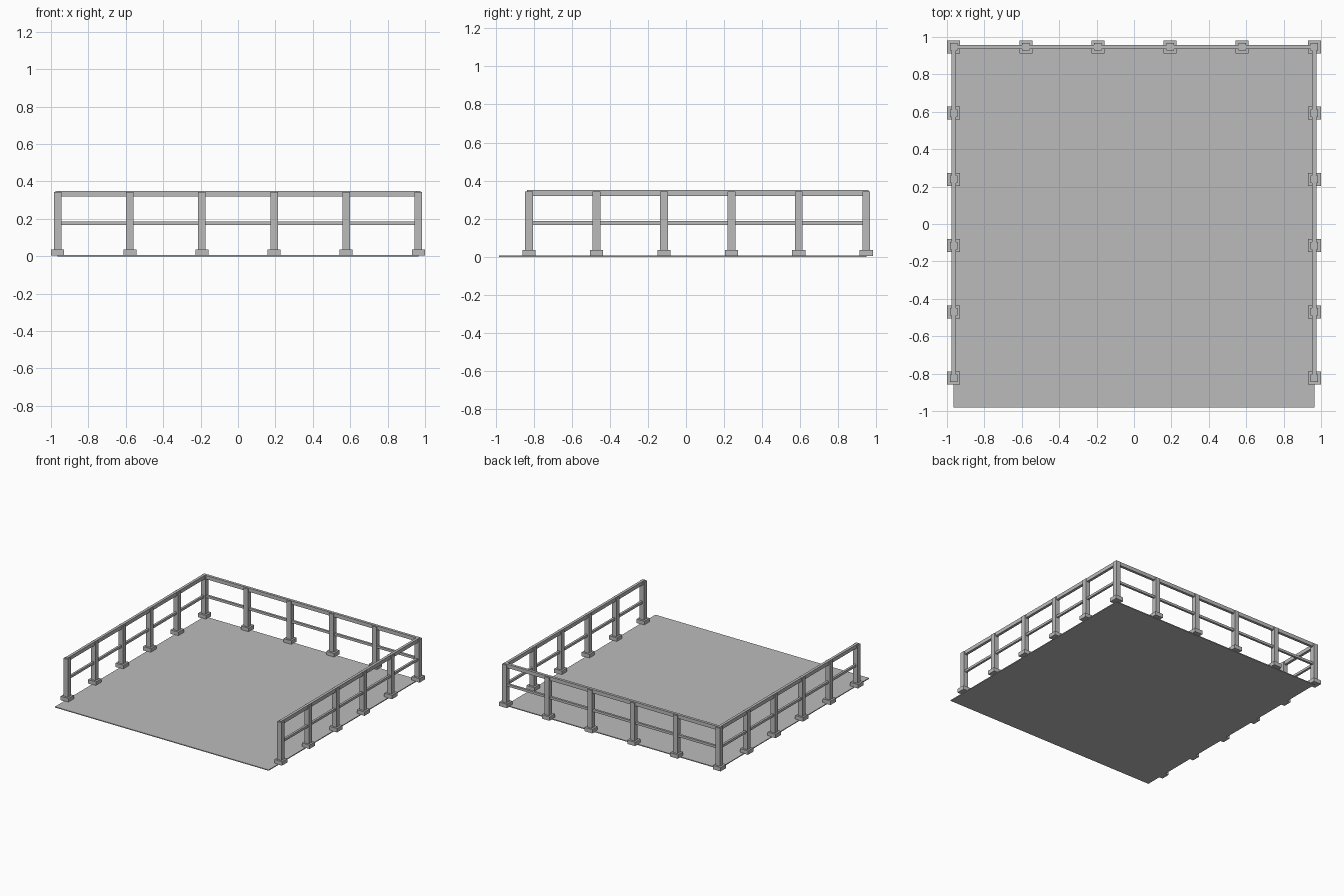
import bpy

if "Cube" in bpy.data.objects:
    bpy.data.objects.remove(bpy.data.objects["Cube"])

grey = bpy.data.materials.new("plain grey")
grey.diffuse_color = (0.5, 0.5, 0.5, 1)
grey.use_nodes = True
grey.node_tree.nodes["Principled BSDF"].inputs["Base Color"].default_value = grey.diffuse_color


def box(name, x0, x1, y0, y1, z0, z1):
    bpy.ops.mesh.primitive_cube_add(
        size=1, location=((x0 + x1) / 2, (y0 + y1) / 2, (z0 + z1) / 2))
    o = bpy.context.object
    o.name = name
    o.scale = (x1 - x0, y1 - y0, z1 - z0)
    bpy.ops.object.transform_apply(location=False, rotation=False, scale=True)
    o.data.materials.append(grey)
    return o


X = 0.964                 # side railing line
FRONT, BACK = -0.824, 0.947
POST, FOOT = 0.02, 0.035  # half widths
TOP, MID = 0.011, 0.009   # rail half widths

# thin floor slab, sticking out past the open front
box("floor", -X, X, -0.982, BACK, 0, 0.007)

# post positions: five bays on each of three sides
spots = [(-X + 2 * X * i / 5, BACK) for i in range(6)]
for i in range(5):
    y = FRONT + (BACK - FRONT) * i / 5
    spots += [(-X, y), (X, y)]

# posts on square feet
for x, y in spots:
    box("post", x - POST, x + POST, y - POST, y + POST, 0.03, 0.344)
    box("post_foot", x - FOOT, x + FOOT, y - FOOT, y + FOOT, 0.004, 0.036)

# top and middle rails
for part, h, z0, z1 in (("top_rail", TOP, 0.32, 0.35), ("middle_rail", MID, 0.168, 0.187)):
    box("back_" + part, -X - h, X + h, BACK - h, BACK + h, z0, z1)
    for side, x in (("left_", -X), ("right_", X)):
        box(side + part, x - h, x + h, FRONT - h, BACK - h, z0, z1)
